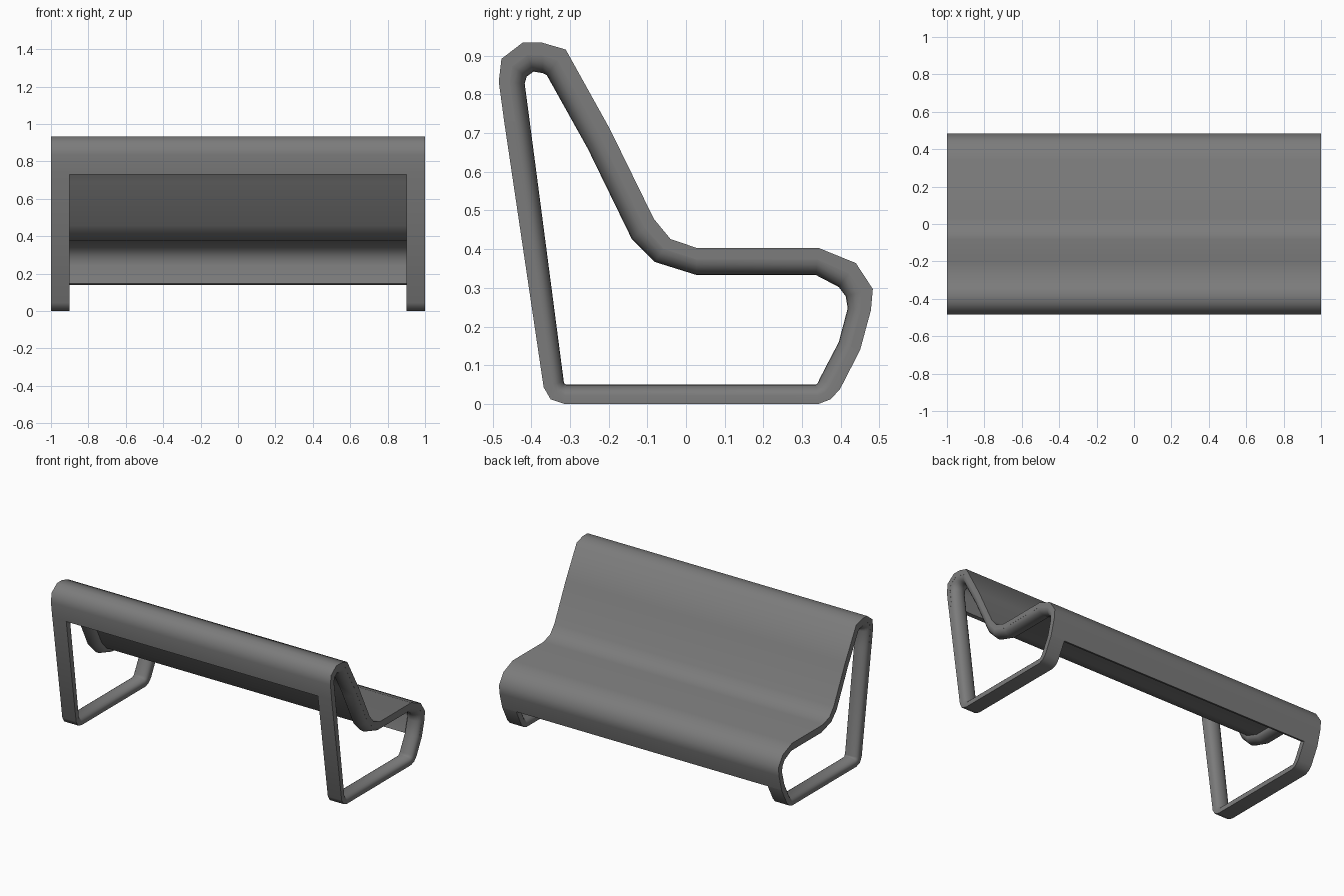
import bpy
import bmesh
import math
from mathutils import Vector

default_cube = bpy.data.objects.get("Cube")
if default_cube:
    bpy.data.objects.remove(default_cube, do_unlink=True)

# Side profile of the bench as (outer y, outer z, inner y, inner z).
# The seat shell section runs from the rear lip over the top to the front lip.
shell_path = [
    (-.47, .73, -.404, .73),
    (-.484, .833, -.417, .828),
    (-.477, .892, -.412, .846),
    (-.422, .934, -.394, .859),
    (-.373, .934, -.37, .855),
    (-.311, .916, -.36, .85),
    (-.197, .711, -.254, .66),
    (-.083, .478, -.14, .426),
    (-.04, .426, -.081, .367),
    (.028, .403, .028, .333),
    (.343, .403, .336, .333),
    (.439, .364, .395, .302),
    (.483, .297, .413, .278),
    (.478, .242, .418, .247),
    (.45, .139, .395, .16),
]
# The legs and floor rail close the loop underneath.
leg_path = [
    (.398, .038, .345, .064),
    (.374, .012, .341, .054),
    (.343, 0, .336, .05),
    (-.314, 0, -.31, .05),
    (-.35, .012, -.314, .052),
    (-.368, .043, -.316, .058),
]

HALF_LENGTH = 1.0
RAIL_WIDTH = 0.1
SHELL_DEPTH = 0.43  # shell thickness as a share of the rail depth

grey = bpy.data.materials.new("dark grey metal")
grey.use_nodes = True
colour = (0.2, 0.2, 0.2, 1)
grey.diffuse_color = colour
grey.node_tree.nodes["Principled BSDF"].inputs["Base Color"].default_value = colour


def place(station, x, depth):
    """Point at a given depth between the outer and inner profile."""
    outer = Vector((x, station[0], station[1]))
    inner = Vector((x, station[2], station[3]))
    return outer.lerp(inner, depth)


def sweep(name, rings, closed):
    """Skin a series of equal cross-sections, capping the ends if open."""
    bm = bmesh.new()
    loops = [[bm.verts.new(point) for point in ring] for ring in rings]
    pairs = list(zip(loops, loops[1:]))
    if closed:
        pairs.append((loops[-1], loops[0]))
    else:
        bm.faces.new(loops[0])
        bm.faces.new(loops[-1])
    for a, b in pairs:
        for i in range(len(a)):
            j = (i + 1) % len(a)
            bm.faces.new((a[i], a[j], b[j], b[i]))
    bmesh.ops.recalc_face_normals(bm, faces=bm.faces)
    mesh = bpy.data.meshes.new(name)
    bm.to_mesh(mesh)
    bm.free()
    mesh.materials.append(grey)
    obj = bpy.data.objects.new(name, mesh)
    bpy.context.collection.objects.link(obj)
    bpy.ops.object.select_all(action="DESELECT")
    obj.select_set(True)
    bpy.context.view_layer.objects.active = obj
    bpy.ops.object.shade_smooth_by_angle(angle=math.radians(55))
    return obj


# Seat and backrest: one bent shell across the whole length
corners = [(-HALF_LENGTH, 0), (HALF_LENGTH, 0),
           (HALF_LENGTH, SHELL_DEPTH), (-HALF_LENGTH, SHELL_DEPTH)]
sweep("seat_shell",
      [[place(s, x, depth) for x, depth in corners] for s in shell_path],
      closed=False)

# Rail cross-section: flat outside, straight flanks, domed inside
ARC_STEPS = 10
dome = []
for step in range(ARC_STEPS + 1):
    angle = math.pi * step / ARC_STEPS
    dome.append((math.cos(angle),
                 SHELL_DEPTH + (1 - SHELL_DEPTH) * math.sin(angle)))


def rail_ring(station, centre, covered):
    # Under the shell the rail sits just below the shell surface
    top = 0.05 if covered else 0
    half = RAIL_WIDTH / 2 - 0.0005
    section = [(-1, top), (1, top)] + dome
    return [place(station, centre + x * half, depth) for x, depth in section]


# Side frames: one closed loop at each end
for side, label in ((1, "left"), (-1, "right")):
    centre = side * (HALF_LENGTH - RAIL_WIDTH / 2)
    last = len(shell_path) - 1
    rings = [rail_ring(s, centre, 0 < i < last)
             for i, s in enumerate(shell_path)]
    rings += [rail_ring(s, centre, False) for s in leg_path]
    sweep(label + "_side_frame", rings, closed=True)
